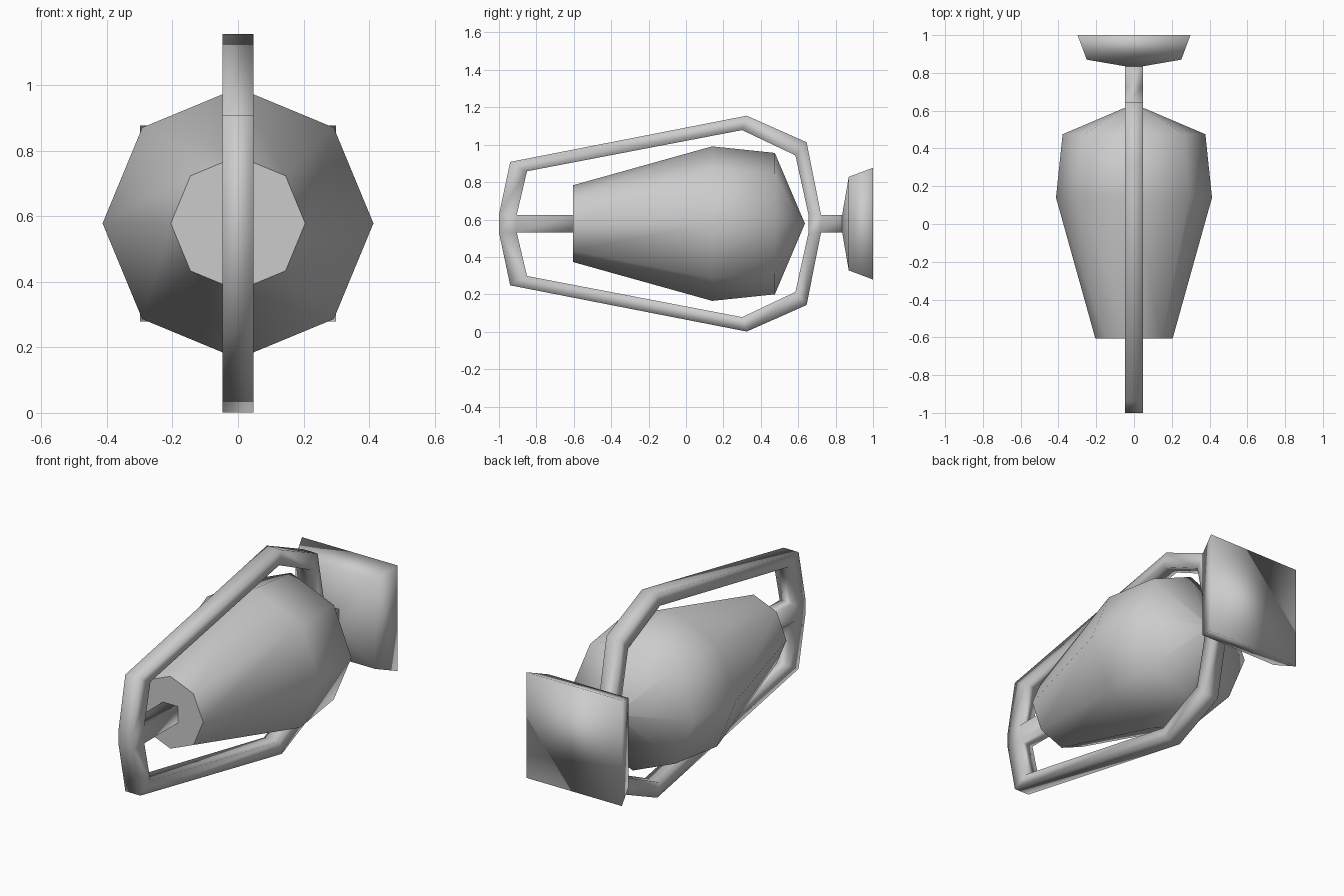
import bpy, bmesh, math

cube = bpy.data.objects.get("Cube")
if cube:
    bpy.data.objects.remove(cube, do_unlink=True)

MID = 0.578    # height of the long axis
HALF = 0.047   # half thickness of the bars

grey = bpy.data.materials.new("plain grey")
grey.use_nodes = True
grey.diffuse_color = (0.6, 0.6, 0.6, 1)
grey.node_tree.nodes["Principled BSDF"].inputs["Base Color"].default_value = (0.6, 0.6, 0.6, 1)


def finish(name, bm, sharp_angle=math.pi):
    """Turn the bmesh into a smooth shaded object."""
    bmesh.ops.remove_doubles(bm, verts=bm.verts, dist=0.0005)
    bmesh.ops.recalc_face_normals(bm, faces=bm.faces)
    for face in bm.faces:
        face.smooth = True
    for edge in bm.edges:
        edge.smooth = edge.calc_face_angle(0) < sharp_angle
    mesh = bpy.data.meshes.new(name)
    bm.to_mesh(mesh)
    bm.free()
    mesh.materials.append(grey)
    obj = bpy.data.objects.new(name, mesh)
    bpy.context.collection.objects.link(obj)
    return obj


def loft(name, rings, sides, turn=0.0, sharp_angle=math.pi):
    """Polygon rings (y, radius) along the long axis, closed at both ends."""
    bm = bmesh.new()
    loops = []
    for y, r in rings:
        angles = [turn + 2 * math.pi * i / sides for i in range(sides)]
        loops.append([bm.verts.new((r * math.cos(a), y, MID + r * math.sin(a))) for a in angles])
    for a, b in zip(loops, loops[1:]):
        for i in range(sides):
            j = (i + 1) % sides
            bm.faces.new((a[i], a[j], b[j], b[i]))
    bm.faces.new(loops[0])
    bm.faces.new(loops[-1])
    return finish(name, bm, sharp_angle)


# Eight sided bulb with a pointed rear
loft("bulb", [(-0.605, 0.205), (0.14, 0.413), (0.475, 0.378), (0.635, 0.002)], 8,
     sharp_angle=math.radians(70))

# Square flared mounting plate behind the cage
root2 = math.sqrt(2)
loft("mounting_plate", [(0.835, HALF * root2), (0.87, 0.25 * root2), (1.0, 0.299 * root2)],
     4, turn=math.pi / 4)

# Cage: outer and inner outline of the upper half, height above the axis
outer = [(-1.0, HALF), (-0.94, 0.33), (0.325, 0.577), (0.645, 0.435), (0.722, HALF)]
inner = [(-0.905, HALF), (-0.85, 0.28), (0.30, 0.5), (0.585, 0.365), (0.655, HALF)]
bm = bmesh.new()


def quad(points):
    bm.faces.new([bm.verts.new((-HALF, y, MID + h)) for y, h in points])


for side in (1, -1):
    up = [(y, h * side) for y, h in outer]
    low = [(y, h * side) for y, h in inner]
    for i in range(len(up) - 1):
        quad((up[i], up[i + 1], low[i + 1], low[i]))

# Cross pieces, the rod into the bulb and the neck to the plate
for y0, y1 in ((-1.0, -0.905), (-0.905, -0.6), (0.655, 0.722), (0.722, 0.84)):
    quad(((y0, -HALF), (y1, -HALF), (y1, HALF), (y0, HALF)))

bmesh.ops.remove_doubles(bm, verts=bm.verts, dist=0.0005)
bmesh.ops.recalc_face_normals(bm, faces=bm.faces)
grown = bmesh.ops.extrude_face_region(bm, geom=bm.faces[:], use_keep_orig=True)
moved = [v for v in grown["geom"] if isinstance(v, bmesh.types.BMVert)]
bmesh.ops.translate(bm, verts=moved, vec=(2 * HALF, 0, 0))
finish("cage", bm)
